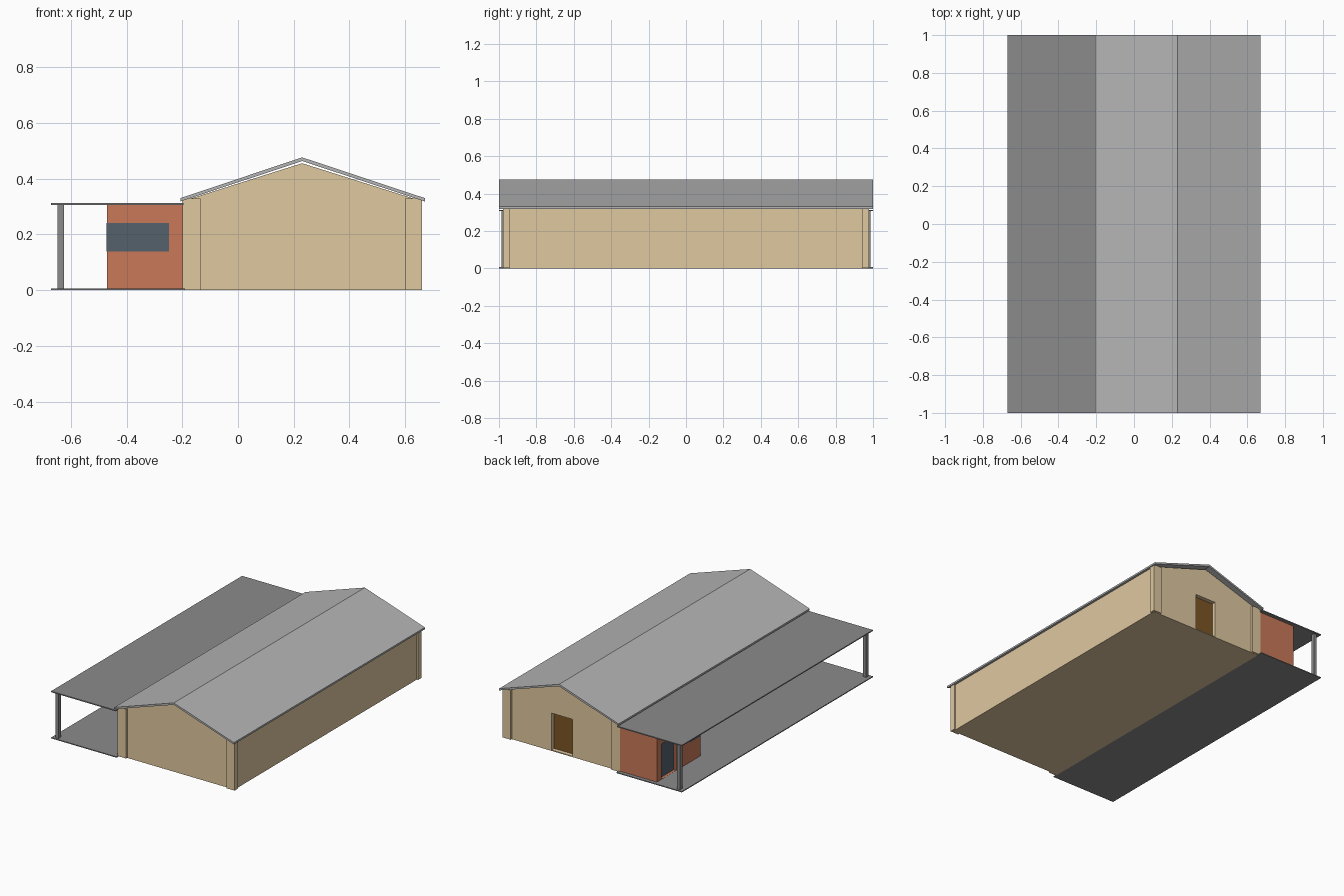
import bpy, bmesh

if "Cube" in bpy.data.objects:
    bpy.data.objects.remove(bpy.data.objects["Cube"])


def material(name, rgb):
    m = bpy.data.materials.new(name)
    m.diffuse_color = (*rgb, 1)
    m.use_nodes = True
    m.node_tree.nodes["Principled BSDF"].inputs["Base Color"].default_value = m.diffuse_color
    return m


SAND = material("sand_render", (0.74, 0.58, 0.35))
BRICK = material("terracotta", (0.59, 0.19, 0.10))
GLASS = material("dark_glass", (0.09, 0.12, 0.15))
WOOD = material("brown_wood", (0.20, 0.09, 0.018))
ROOF = material("light_roof", (0.46, 0.46, 0.46))
METAL = material("dark_grey", (0.26, 0.26, 0.26))


def prism(name, profile, y0, y1, mat=None):
    """Extrude an x-z profile along y."""
    bm = bmesh.new()
    face = bm.faces.new([bm.verts.new((x, y0, z)) for x, z in profile])
    ext = bmesh.ops.extrude_face_region(bm, geom=[face])
    new = [v for v in ext["geom"] if isinstance(v, bmesh.types.BMVert)]
    bmesh.ops.translate(bm, verts=new, vec=(0, y1 - y0, 0))
    bmesh.ops.recalc_face_normals(bm, faces=bm.faces)
    me = bpy.data.meshes.new(name)
    bm.to_mesh(me)
    bm.free()
    ob = bpy.data.objects.new(name, me)
    bpy.context.collection.objects.link(ob)
    if mat:
        me.materials.append(mat)
    return ob


def box(name, x, y, z, mat=None):
    return prism(name, [(x[0], z[0]), (x[1], z[0]), (x[1], z[1]), (x[0], z[1])],
                 y[0], y[1], mat)


def cut(target, name, x, y, z):
    cutter = box(name, x, y, z, target.data.materials[0])
    cutter.hide_render = True
    cutter.display_type = 'WIRE'
    mod = target.modifiers.new(name, 'BOOLEAN')
    mod.operation = 'DIFFERENCE'
    mod.solver = 'EXACT'
    mod.object = cutter


# Main hall with gable ends and a recessed back door
hall = prism("hall_walls", [(-0.19, 0), (0.65, 0), (0.65, 0.322), (0.23, 0.455), (-0.19, 0.322)],
             -0.965, 0.965, SAND)
cut(hall, "back_door_cutter", (0.155, 0.31), (0.935, 1.05), (0.006, 0.25))
box("back_door", (0.155, 0.31), (0.93, 0.938), (0.006, 0.25), WOOD)

# Corner pilasters
for xn, x in (("left", (-0.20, -0.135)), ("right", (0.60, 0.66))):
    for yn, y in (("front", (-0.978, -0.942)), ("back", (0.942, 0.978))):
        box(f"{yn}_{xn}_pilaster", x, y, (0.001, 0.328), SAND)

# Pitched roof sheet
prism("gable_roof", [(-0.206, 0.318), (0.23, 0.463), (0.67, 0.318),
                     (0.67, 0.330), (0.23, 0.476), (-0.206, 0.330)], -1, 1, ROOF)

# Veranda slab, flat roof and end posts
box("veranda_slab", (-0.67, -0.19), (-1, 1), (0, 0.006), METAL)
box("veranda_roof", (-0.67, -0.195), (-1, 1), (0.306, 0.313), METAL)
for yn, y in (("front", -0.975), ("back", 0.975)):
    box(f"{yn}_veranda_post", (-0.647, -0.625), (y - 0.012, y + 0.012), (0.006, 0.306), METAL)

# Terracotta room under the veranda, with a recessed side door
room = box("terracotta_room", (-0.47, -0.19), (0.522, 0.976), (0.004, 0.308), BRICK)
cut(room, "side_door_cutter", (-0.6, -0.45), (0.775, 0.93), (0.007, 0.24))
box("side_door", (-0.453, -0.445), (0.775, 0.93), (0.007, 0.24), GLASS)

# Window wrapping the front corner of the room
box("corner_window_front", (-0.45, -0.248), (0.520, 0.54), (0.138, 0.24), GLASS)
box("corner_window_side", (-0.472, -0.45), (0.520, 0.63), (0.138, 0.24), GLASS)
